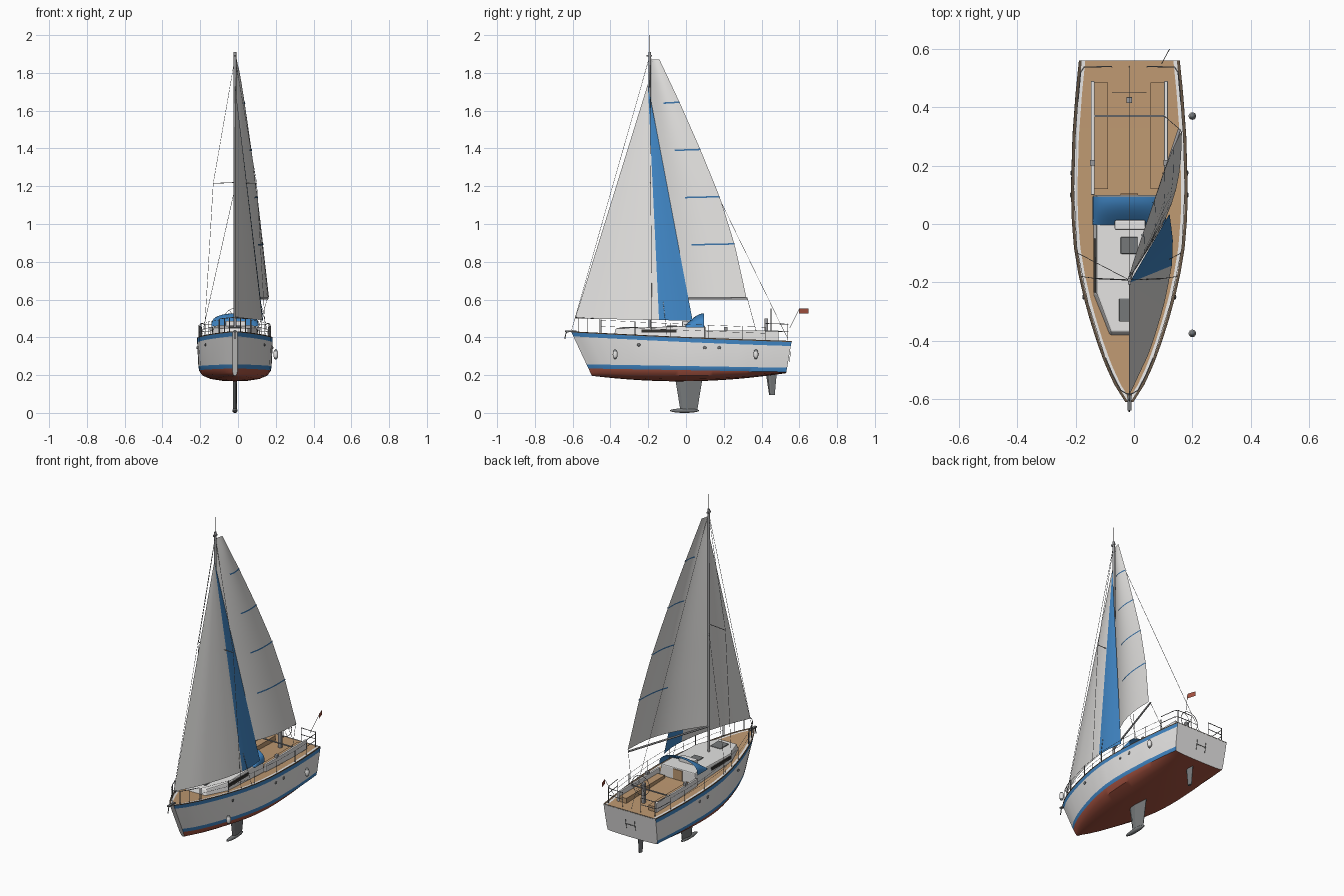
import bpy, bmesh, math
from mathutils import Vector

if "Cube" in bpy.data.objects:
    bpy.data.objects.remove(bpy.data.objects["Cube"])

CX = -0.016  # centreline of the boat


def material(name, *rgb):
    m = bpy.data.materials.new(name)
    m.use_nodes = True
    m.diffuse_color = (*rgb, 1)
    m.node_tree.nodes["Principled BSDF"].inputs["Base Color"].default_value = (*rgb, 1)
    return m


WHITE = material("white_gelcoat", 0.85, 0.84, 0.83)
SAIL = material("sailcloth", 0.76, 0.75, 0.735)
BLUE = material("blue", 0.052, 0.24, 0.56)
TEAK = material("teak", 0.51, 0.315, 0.165)
RED = material("red_antifouling", 0.39, 0.088, 0.053)
GREY = material("keel_grey", 0.18, 0.19, 0.195)
DARK = material("dark_trim", 0.035, 0.033, 0.03)
METAL = material("metal", 0.33, 0.33, 0.34)
NAVY = material("batten_blue", 0.045, 0.17, 0.38)
BROWN = material("brown_rail", 0.13, 0.09, 0.058)


def finish(name, bm, mats, smooth=35):
    bmesh.ops.recalc_face_normals(bm, faces=bm.faces)
    me = bpy.data.meshes.new(name)
    bm.to_mesh(me)
    bm.free()
    for m in mats:
        me.materials.append(m)
    if smooth:
        me.shade_smooth()
        me.set_sharp_from_angle(angle=math.radians(smooth))
    ob = bpy.data.objects.new(name, me)
    bpy.context.collection.objects.link(ob)
    return ob


def grid(name, fn, nu, nv, mats, rule=lambda i, j: 0, caps=False):
    """Surface from fn(i, j); rule picks the material of each face."""
    bm = bmesh.new()
    rows = [[bm.verts.new(fn(i, j)) for j in range(nv + 1)] for i in range(nu + 1)]
    for i in range(nu):
        for j in range(nv):
            f = bm.faces.new((rows[i][j], rows[i + 1][j], rows[i + 1][j + 1], rows[i][j + 1]))
            f.material_index = rule(i, j)
    if caps:
        bm.faces.new(rows[0])
        bm.faces.new(rows[-1])
    return finish(name, bm, mats)


def loft(name, low, high, mat, bevel=0.0):
    """Solid between two outlines with matching points."""
    bm = bmesh.new()
    a, b = [[bm.verts.new(p) for p in ring] for ring in (low, high)]
    bm.faces.new(a)
    bm.faces.new(b)
    for i in range(len(a)):
        k = (i + 1) % len(a)
        bm.faces.new((a[i], a[k], b[k], b[i]))
    ob = finish(name, bm, [mat], 0)
    if bevel:
        mod = ob.modifiers.new("bevel", 'BEVEL')
        mod.width, mod.segments = bevel, 2
    return ob


def box(name, x, y, z, mat, bevel=0.0):
    """Box from (min, max) pairs, x measured from the centreline."""
    ring = [(CX + x[0], y[0]), (CX + x[1], y[0]), (CX + x[1], y[1]), (CX + x[0], y[1])]
    return loft(name, [(*p, z[0]) for p in ring], [(*p, z[1]) for p in ring], mat, bevel)


def tube(name, paths, r, mat, closed=False):
    cu = bpy.data.curves.new(name, 'CURVE')
    cu.dimensions = '3D'
    cu.bevel_depth, cu.bevel_resolution, cu.use_fill_caps = r, 1, True
    for pts in paths:
        s = cu.splines.new('POLY')
        s.points.add(len(pts) - 1)
        for p, co in zip(s.points, pts):
            p.co = (*co, 1)
        s.use_cyclic_u = closed
    cu.materials.append(mat)
    ob = bpy.data.objects.new(name, cu)
    bpy.context.collection.objects.link(ob)
    return ob


def ball(name, loc, scale, mats, tip=2.0):
    """Ellipsoid; faces beyond the tip height take the second material."""
    bm = bmesh.new()
    bmesh.ops.create_uvsphere(bm, u_segments=16, v_segments=10, radius=1)
    for f in bm.faces:
        f.material_index = int(abs(f.calc_center_median().z) > tip)
    for v in bm.verts:
        v.co = Vector(loc) + v.co * Vector(scale)
    return finish(name, bm, mats)


def table(pts, x):
    for (x0, y0), (x1, y1) in zip(pts, pts[1:]):
        if x <= x1:
            return y0 + (y1 - y0) * (x - x0) / (x1 - x0)
    return pts[-1][1]


# Hull lines
BEAM = [(-0.61, 0.014), (-0.55, 0.052), (-0.48, 0.084), (-0.4, 0.113), (-0.32, 0.138), (-0.25, 0.157),
        (-0.17, 0.175), (-0.08, 0.19), (0.02, 0.198), (0.12, 0.2), (0.3, 0.195), (0.45, 0.184), (0.56, 0.173)]


def half(y):
    return table(BEAM, y)


def sheer(y):
    t = (y + 0.61) / 1.17
    return 0.432 - 0.051 * t - 0.016 * t * (1 - t)


def rim(y, side, dz=0.0, inset=0.01):
    return (CX + side * (half(y) - inset), y, sheer(y) + dz)


NS = 40
BOTTOM = [(0, 0), (0.35, 0.05), (0.65, 0.2), (0.86, 0.5), (0.95, 1)]


def hull_point(i, j):
    t, k = i / NS, abs(j - 8)
    y0 = -0.61 + 1.17 * t
    top, boot, keel = sheer(y0), 0.235 - 0.018 * t, 0.167 + 0.036 * (2 * t - 0.9) ** 2
    if k < 5:
        w, f = BOTTOM[k]
        z = keel + (boot - keel) * f
    else:
        w, z = [(0.97, boot + 0.022), (1, top - 0.027), (1, top - 0.006), (1, top)][k - 5]
    stem = -0.61 + 0.47 * (0.434 - z)
    stern = 0.56 - 0.17 * (0.385 - z)
    return (CX + math.copysign(w * half(y0), j - 8), stem + (stern - stem) * t, z)


def hull_paint(i, j):
    k = j - 8 if j >= 8 else 7 - j
    return 1 if k < 4 else 2 if k in (4, 6) else 3 if k == 7 else 0


grid("hull", hull_point, NS, 16, [WHITE, RED, BLUE, BROWN], hull_paint, caps=True)


# Deck with brown cap rail and pale margins
def deck_point(i, j):
    y = -0.61 + 1.17 * i / NS
    w = max(half(y) - (0, 0.01, 0.022)[min(j, 5 - j)], 0.003)
    return (CX + (-w if j < 3 else w), y, sheer(y) - (0.004 if 0 < j < 5 else 0))


grid("deck", deck_point, NS, 5, [BROWN, WHITE, TEAK], lambda i, j: min(j, 4 - j))


# Keel, bulb and rudder
def fin(name, y_top, y_low, z_top, z_low, th):
    def ring(ya, yb, z):
        return [(CX + x * th, ya + f * (yb - ya), z) for x, f in
                ((0, 0), (0.8, 0.15), (1, 0.4), (0.1, 1), (-0.1, 1), (-1, 0.4), (-0.8, 0.15))]
    loft(name, ring(*y_low, z_low), ring(*y_top, z_top), GREY)


fin("keel_fin", (-0.06, 0.09), (-0.03, 0.06), 0.2, 0.015, 0.011)
fin("rudder", (0.42, 0.482), (0.44, 0.47), 0.23, 0.095, 0.008)
ball("keel_bulb", (CX, -0.008, 0.012), (0.014, 0.078, 0.012), [GREY])

# Cabin with windows and hatches
outline = [(0.125, 0.1), (0.125, -0.25), (0.07, -0.39), (-0.07, -0.39), (-0.125, -0.25), (-0.125, 0.1)]
loft("cabin", [(CX + x, y, 0.385) for x, y in outline],
     [(CX + x * 0.9, y if y > 0 else y * 0.95, 0.46 + 0.03 * y) for x, y in outline], WHITE, 0.006)
for s, side in ((-1, "right"), (1, "left")):
    box(f"cabin_window_{side}", sorted((s * 0.114, s * 0.122)), (-0.235, -0.05), (0.425, 0.442), DARK)
box("fore_hatch", (-0.035, 0.035), (-0.335, -0.255), (0.44, 0.456), GREY, 0.003)
box("mid_hatch", (-0.03, 0.03), (-0.102, -0.045), (0.45, 0.462), GREY, 0.003)
box("sliding_hatch", (-0.05, 0.055), (-0.02, 0.013), (0.455, 0.487), WHITE, 0.004)
box("companionway", (-0.03, 0.03), (0.1, 0.104), (0.395, 0.455), TEAK)


# Spray hood
def hood_point(i, j):
    f, a = i / 6, math.pi * j / 20
    rise = 0.012 + 0.063 * math.sin(f * math.pi / 2)
    return (CX + 0.126 * math.cos(a), -0.003 + 0.098 * f, 0.452 + rise * math.sin(a) ** 0.6)


grid("spray_hood", hood_point, 6, 20, [BLUE])

# Cockpit
for s, side in ((-1, "right"), (1, "left")):
    box(f"coaming_{side}", sorted((s * 0.119, s * 0.132)), (0.1, 0.49), (0.38, 0.437), WHITE, 0.003)
    box(f"bench_{side}", sorted((s * 0.073, s * 0.12)), (0.12, 0.485), (0.38, 0.41), TEAK)
    box(f"winch_{side}", sorted((s * 0.117, s * 0.135)), (0.2, 0.22), (0.435, 0.455), METAL, 0.003)
box("traveller", (-0.12, 0.12), (0.367, 0.373), (0.432, 0.438), METAL)
box("pedestal", (-0.01, 0.01), (0.415, 0.435), (0.38, 0.5), METAL, 0.002)
circle = [(CX + 0.058 * math.cos(a), 0.45, 0.495 + 0.058 * math.sin(a))
          for a in (math.tau * k / 24 for k in range(24))]
tube("wheel_rim", [circle], 0.0016, METAL, closed=True)
tube("wheel_spokes", [[circle[k], circle[k + 12]] for k in range(0, 12, 4)], 0.001, METAL)

# Rails and lifelines
posts = [-0.45, -0.27, -0.08, 0.12, 0.3, 0.42]
tube("stanchions", [[rim(y, s), rim(y, s, 0.07)] for y in posts for s in (-1, 1)], 0.0018, METAL)
tube("lifelines", [[rim(y, s, h) for y in posts] for s in (-1, 1) for h in (0.068, 0.036)], 0.0008, METAL)
bow = [-0.46, -0.52, -0.57]
tube("pulpit", [[rim(y, -1, 0.074) for y in bow] + [(CX, -0.587, 0.506)] + [rim(y, 1, 0.074) for y in bow[::-1]]]
     + [[rim(y, s), rim(y, s, 0.074)] for y in bow for s in (-1, 1)], 0.002, METAL)
tube("stern_rail", [[rim(0.42, s, h), rim(0.52, s, h), (CX + s * 0.155, 0.538, sheer(0.54) + h),
                     (CX + s * 0.06, 0.54, sheer(0.54) + h)] for s in (-1, 1) for h in (0.088, 0.048)]
     + [[(CX + s * x, 0.538, 0.382), (CX + s * x, 0.538, 0.472)] for s in (-1, 1) for x in (0.06, 0.155)], 0.002, METAL)
tube("stern_ladder", [[(CX + s * 0.03, 0.545, 0.268), (CX + s * 0.03, 0.555, 0.325)] for s in (-1, 1)]
     + [[(CX - 0.03, 0.553, 0.297), (CX + 0.03, 0.553, 0.297)]], 0.0015, METAL)

# Mast, boom and standing rigging
M, FOOT = -0.192, Vector((CX, -0.192, 0.605))
CLEW = Vector((0.156, 0.325, 0.605))
tube("mast", [[(CX, M, 0.42), (CX, M, 1.91)]], 0.0075, METAL)
tube("boom", [[FOOT, CLEW]], 0.0055, METAL)
tube("antenna", [[(CX, M, 1.9), (CX, M, 2.0)]], 0.001, DARK)
box("masthead", (-0.005, 0.005), (M - 0.016, M + 0.012), (1.887, 1.896), METAL)
tips = [(CX + s * 0.115, M + 0.005, 1.215) for s in (-1, 1)]
tube("spreaders", [[tips[0], (CX, M, 1.22), tips[1]]], 0.002, METAL)
wires = [[(CX, M, 1.89), (CX, -0.605, 0.44)], [(CX, M, 1.89), (CX, 0.54, 0.39)],
         [CLEW, (CX + 0.12, 0.37, 0.437)]]
for s, tip in ((-1, tips[0]), (1, tips[1])):
    wires += [[(CX, M, 1.88), tip, rim(-0.18, s)], [(CX, M, 1.19), rim(-0.1, s)]]
tube("rigging", wires, 0.0011, METAL)

# Mainsail with flat batten strips on both faces
LEECH = [(0.61, 0.32), (0.89, 0.258), (1.14, 0.18), (1.39, 0.078), (1.64, -0.032), (1.87, -0.14)]


def main_point(s, z):
    y = M + 0.01 + (table(LEECH, z) - M - 0.01) * s
    low = (1.87 - z) / 1.26
    reach = 0.01 + 0.17 * low * (0.75 + 0.25 * low) + 0.021 * math.sin(math.pi * low)
    belly = 0.055 * low ** 0.5 * math.sin(math.pi * s)
    return Vector((CX + reach * s + belly, y, z))


grid("mainsail", lambda i, j: main_point(j / 10, 0.61 + 1.26 * i / 20), 20, 10, [SAIL])
for z, start in ((0.89, 0.48), (1.14, 0.49), (1.39, 0.47), (1.64, 0.42)):
    for off in (-0.003, 0.003):
        grid("batten", lambda i, j: main_point(start + (1 - start) * i / 8, z + 0.008 * (j - 0.5) + 0.0006 * i)
             + Vector((off, 0, 0)), 8, 1, [NAVY])

# Headsail with blue leech panel
HEAD = Vector((CX, -0.202, 1.74))
FOOT_X = [(-0.587, CX), (-0.44, 0.053), (-0.34, 0.085), (-0.257, 0.108), (-0.13, 0.132), (-0.05, 0.133), (0.035, 0.122)]


def head_point(i, j):
    y = -0.587 + 0.622 * j / 14
    foot = Vector((table(FOOT_X, y), y, 0.5 - 0.012 * j / 14))
    return foot.lerp(HEAD, i / 16)


grid("headsail", head_point, 16, 14, [SAIL, BLUE], lambda i, j: int(j >= 10))

# Anchor, fenders, portholes and flag
box("bow_roller", (-0.007, 0.007), (-0.64, -0.58), (0.428, 0.436), GREY)
tube("anchor", [[(CX, -0.6, 0.436), (CX, -0.635, 0.425), (CX, -0.642, 0.392)]], 0.003, GREY)
for y in (-0.375, 0.37):
    ball("fender", (0.2, y, 0.31), (0.013, 0.013, 0.027), [WHITE, GREY], 0.65)
for s in (-1, 1):
    for y, z in ((-0.25, 0.36), (0.1, 0.345), (0.175, 0.345)):
        ball("porthole", (CX + s * half(y), y, z), (0.004, 0.009, 0.008), [GREY])
tube("flag_staff", [[(0.095, 0.55, 0.45), (0.122, 0.6, 0.552)]], 0.0012, METAL)
grid("flag", lambda i, j: (0.121 - 0.016 * i, 0.598 + 0.05 * i, 0.525 + 0.028 * j), 1, 1, [RED])
